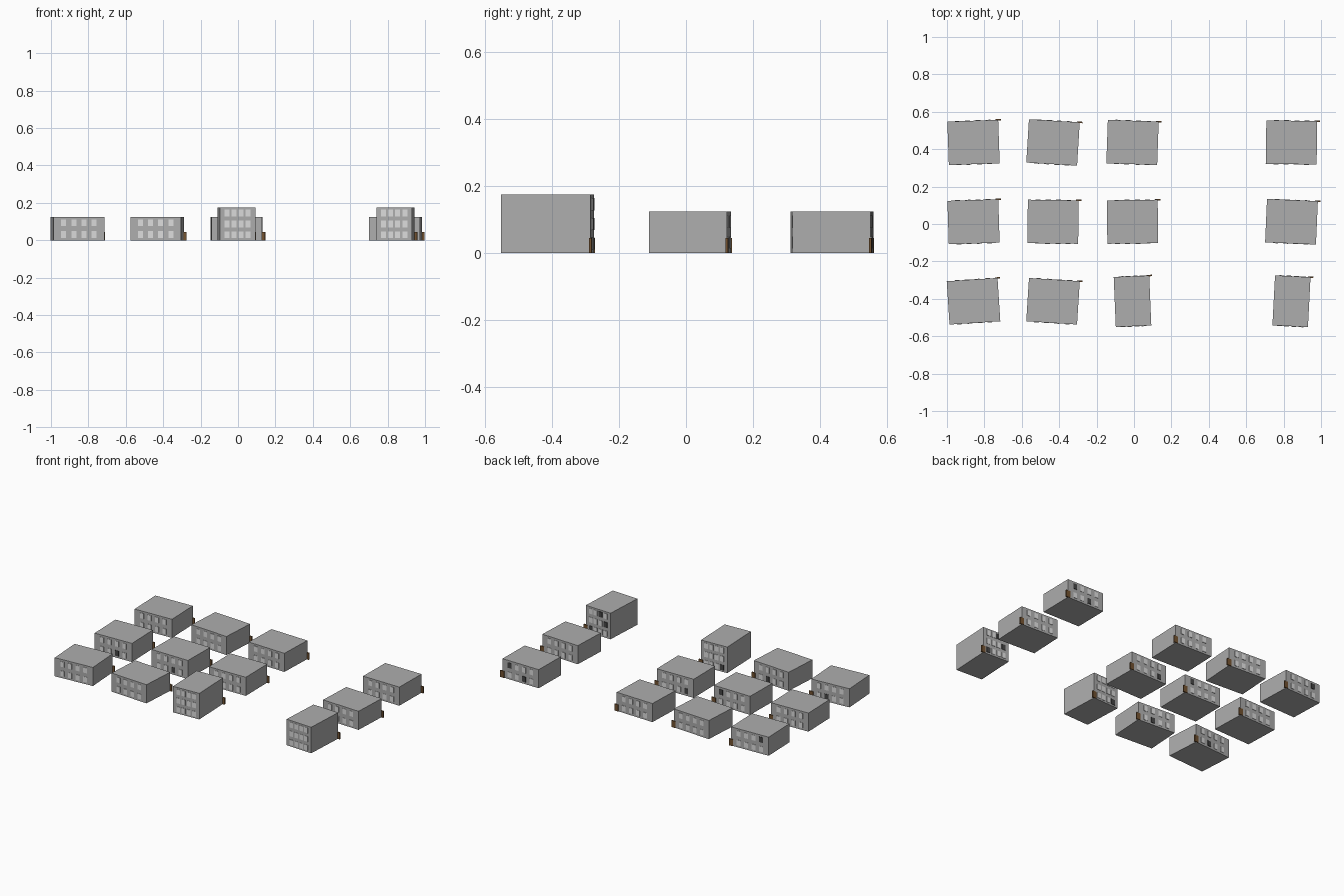
import bpy, bmesh, math, random
from mathutils import Matrix, Vector

if "Cube" in bpy.data.objects:
    bpy.data.objects.remove(bpy.data.objects["Cube"])

random.seed(4)


def material(name, rgb):
    m = bpy.data.materials.new(name)
    m.diffuse_color = (*rgb, 1)
    m.use_nodes = True
    m.node_tree.nodes["Principled BSDF"].inputs["Base Color"].default_value = m.diffuse_color
    return m


WALL = material("wall grey", (0.42, 0.42, 0.42))
GLASS = material("light window", (0.72, 0.72, 0.72))
DARK = material("dark window", (0.06, 0.06, 0.06))
BROWN = material("door brown", (0.17, 0.085, 0.03))


def boxes(name, items, mats, place):
    """One object made of boxes: (centre, size, material index)."""
    bm = bmesh.new()
    for centre, size, index in items:
        mat = Matrix.Translation(centre) @ Matrix.Diagonal((*size, 1))
        made = bmesh.ops.create_cube(bm, size=1, matrix=mat)
        for f in {f for v in made["verts"] for f in v.link_faces}:
            f.material_index = index
    mesh = bpy.data.meshes.new(name)
    bm.to_mesh(mesh)
    bm.free()
    for m in mats:
        mesh.materials.append(m)
    ob = bpy.data.objects.new(name, mesh)
    ob.matrix_world = place
    bpy.context.collection.objects.link(ob)
    return ob


def building(x, y, angle, w, d, h, floors, dark_front):
    place = Matrix.Translation((x, y, 0)) @ Matrix.Rotation(math.radians(angle), 4, 'Z')
    # plain block
    boxes("building_block", [((0, 0, h / 2), (w, d, h), 0)], [WALL], place)
    # four window columns per floor on front and back
    panes = []
    for side in (-1, 1):
        for row in range(floors):
            for col in range(4):
                px = w * ((col + 1) / 5 - 0.5)
                pz = h * (row + 0.5) / floors
                dark = (side < 0 and dark_front and row == 0 and col == 2) \
                    or (side > 0 and random.random() < 0.1)
                panes.append(((px, side * d / 2, pz), (0.027, 0.005, 0.036), int(dark)))
    boxes("windows", panes, [GLASS, DARK], place)
    # door panel standing at the back right corner
    boxes("door", [((w / 2, d / 2, 0.0225), (0.029, 0.008, 0.045), 0)], [BROWN], place)


# street grid: rows from back to front, with the slight turn of each building
COLUMNS = (-0.858, -0.433, -0.008, 0.842)
ROWS = {0.436: (2, -3.5, -2, -0.8),
        0.012: (1.8, -0.8, 0.8, -2.5),
        -0.413: (3.7, -3.6, 2.4, -3)}

for y, turns in ROWS.items():
    for i, (x, turn) in enumerate(zip(COLUMNS, turns)):
        if y < -0.2 and i >= 2:
            building(x, y, turn, 0.19, 0.267, 0.175, 3, False)
        else:
            building(x, y, turn, 0.272, 0.232, 0.125, 2, abs(y) < 0.1 and i < 2)
